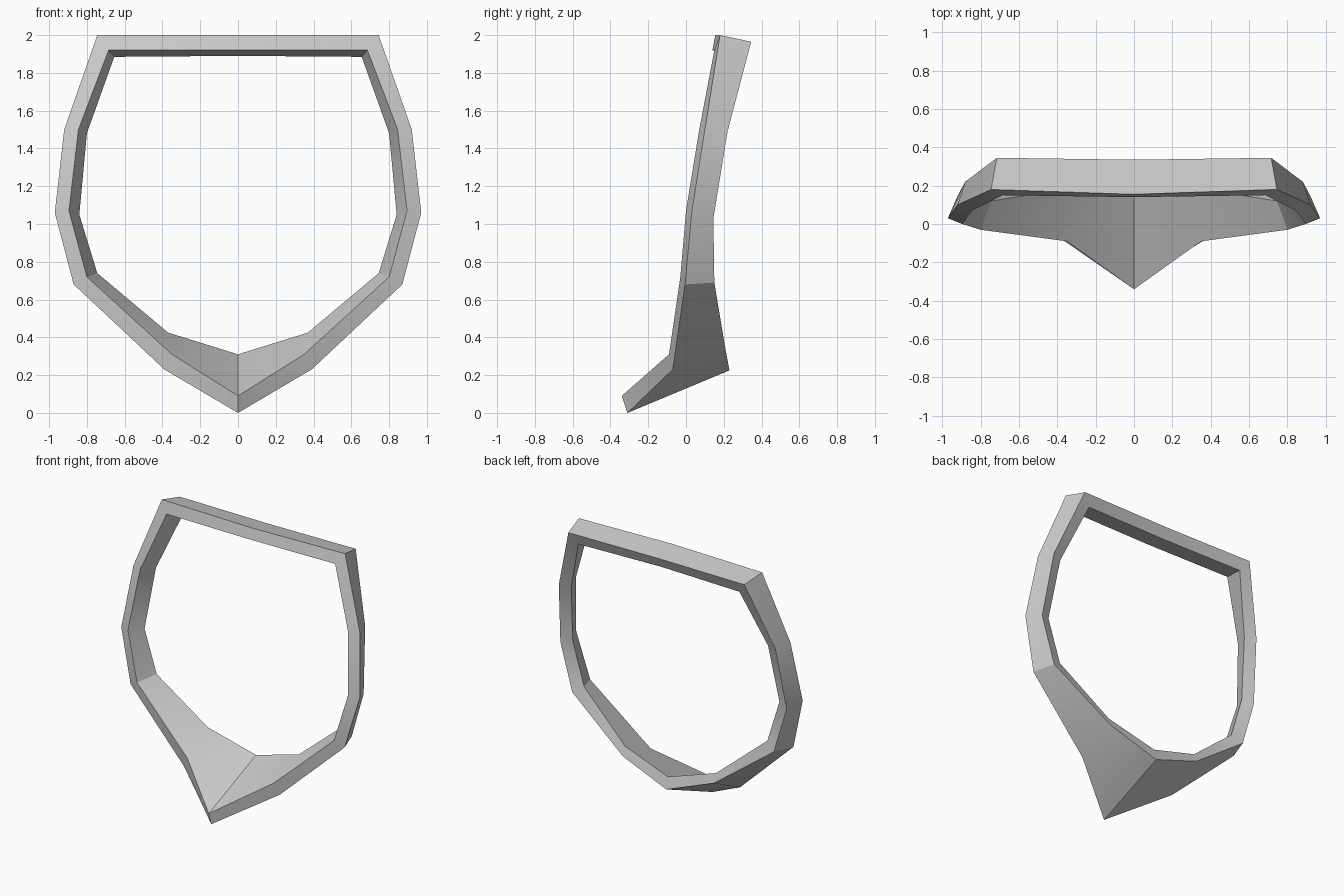
import bpy, bmesh, math

if "Cube" in bpy.data.objects:
    bpy.data.objects.remove(bpy.data.objects["Cube"])

# Right half of the frame, bottom to top.
# Each station: front outer, front inner, back inner, back outer corner
half = [
    [(0, -.31, 0), (0, -.34, .09), (0, .21, .31), (0, .23, .225)],
    [(.39, -.07, .23), (.35, -.09, .31), (.37, .18, .425), (.37, .205, .36)],
    [(.87, -.005, .68), (.80, -.03, .72), (.745, .12, .74), (.82, .15, .69)],
    [(.97, .03, 1.06), (.895, 0, 1.07), (.84, .115, 1.05), (.92, .145, 1.03)],
    [(.92, .10, 1.5), (.845, .07, 1.5), (.80, .19, 1.48), (.88, .22, 1.49)],
    [(.745, .18, 2), (.685, .15, 1.92), (.655, .315, 1.885), (.715, .345, 1.965)],
    [(0, .155, 2), (0, .14, 1.92), (0, .30, 1.89), (0, .335, 1.965)],
]
# Mirror the side stations to close the ring
ring = half + [[(-x, y, z) for x, y, z in s] for s in reversed(half[1:-1])]

# Skin the four-sided section around the ring
bm = bmesh.new()
loops = [[bm.verts.new(p) for p in s] for s in ring]
for i, a in enumerate(loops):
    b = loops[(i + 1) % len(loops)]
    for j in range(4):
        k = (j + 1) % 4
        bm.faces.new((a[j], a[k], b[k], b[j]))
bmesh.ops.recalc_face_normals(bm, faces=bm.faces[:])
mesh = bpy.data.meshes.new("shield_frame")
bm.to_mesh(mesh)
bm.free()

frame = bpy.data.objects.new("shield_frame", mesh)
bpy.context.collection.objects.link(frame)
bpy.context.view_layer.objects.active = frame
frame.select_set(True)
bpy.ops.object.shade_smooth_by_angle(angle=math.radians(30))
